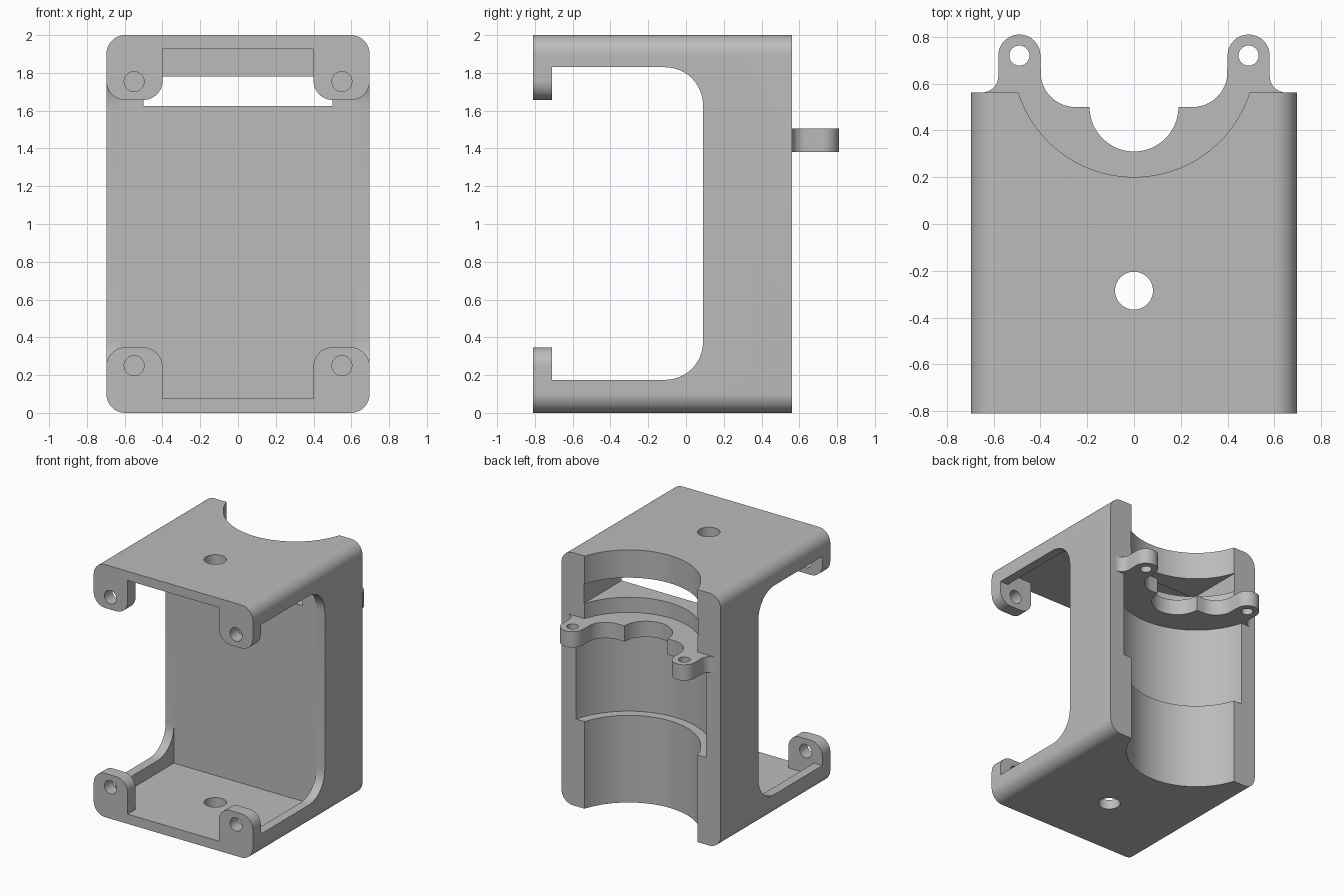
import bpy, bmesh
from math import sin, cos, radians
from mathutils import Vector

if "Cube" in bpy.data.objects:
    bpy.data.objects.remove(bpy.data.objects["Cube"])

grey = bpy.data.materials.new("plain_grey")
grey.use_nodes = True
colour = (0.5, 0.5, 0.5, 1)
grey.diffuse_color = colour
grey.node_tree.nodes["Principled BSDF"].inputs["Base Color"].default_value = colour


def arc(cx, cy, r, start, end, steps=12):
    """Points along an arc, angles in degrees."""
    angles = [radians(start + (end - start) * i / steps) for i in range(steps + 1)]
    return [(cx + r * cos(a), cy + r * sin(a)) for a in angles]


def circle(cx, cy, r, steps=48):
    return arc(cx, cy, r, 0, 360, steps)[:-1]


def rect(u0, u1, v0, v1):
    return [(u0, v0), (u1, v0), (u1, v1), (u0, v1)]


def prism(name, profile, axis, a, b):
    """Extrude a 2D profile along an axis from a to b."""
    place = {"x": lambda u, v, w: (w, u, v),
             "y": lambda u, v, w: (u, w, v),
             "z": lambda u, v, w: (u, v, w)}[axis]
    bm = bmesh.new()
    face = bm.faces.new([bm.verts.new(place(u, v, a)) for u, v in profile])
    new = bmesh.ops.extrude_face_region(bm, geom=[face])["geom"]
    offset = Vector(place(0, 0, b - a))
    bmesh.ops.translate(bm, vec=offset, verts=[g for g in new if isinstance(g, bmesh.types.BMVert)])
    bmesh.ops.recalc_face_normals(bm, faces=bm.faces)
    mesh = bpy.data.meshes.new(name)
    bm.to_mesh(mesh)
    bm.free()
    mesh.materials.append(grey)
    obj = bpy.data.objects.new(name, mesh)
    bpy.context.collection.objects.link(obj)
    return obj


def cut(target, profile, axis, a, b):
    """Subtract a prism from the target."""
    cutter = prism("cutter", profile, axis, a, b)
    cutter.hide_render = True
    mod = target.modifiers.new("cut", "BOOLEAN")
    mod.operation, mod.solver, mod.object = "DIFFERENCE", "EXACT", cutter
    bpy.context.view_layer.objects.active = target
    bpy.ops.object.modifier_apply(modifier=mod.name)
    bpy.data.objects.remove(cutter)


def smooth(obj):
    bpy.ops.object.select_all(action="DESELECT")
    obj.select_set(True)
    bpy.context.view_layer.objects.active = obj
    bpy.ops.object.shade_smooth_by_angle(angle=radians(25))


W, FRONT, BACK, R = 0.697, -0.81, 0.562, 0.1
C = W - R

# Bracket body: rounded block
outline = (arc(C, R, R, -90, 0) + arc(C, 2 - R, R, 0, 90)
           + arc(-C, 2 - R, R, 90, 180) + arc(-C, R, R, 180, 270))
body = prism("bracket_body", outline, "y", FRONT, BACK)

# Side windows, with rounded rear corners
window = ([(-0.71, 0.175)] + arc(-0.11, 0.375, 0.2, -90, 0)
          + arc(-0.11, 1.63, 0.2, 0, 90) + [(-0.71, 1.83)])
cut(body, window, "x", -0.9, 0.9)

# Inner cavity behind the front tabs
cut(body, rect(-0.625, 0.625, 0.077, 1.927), "y", -0.71, 0.09)

# Front opening, leaving four rounded screw tabs
corner = ([(0.4, 0.077), (0.4, 0.247)] + arc(0.5, 0.247, R, 180, 90)
          + arc(C, 0.247, R, 90, 0) + [(0.9, 0.247)])
right_half = corner + [(u, 2.004 - v) for u, v in reversed(corner)]
cut(body, right_half + [(-u, v) for u, v in reversed(right_half)], "y", -0.9, -0.5)

# Screw holes in the tabs
for x in (-0.55, 0.55):
    for z in (0.25, 1.754):
        cut(body, circle(x, z, 0.053, 32), "y", -0.9, -0.6)

# Holes through the top and bottom plates
cut(body, circle(0, -0.285, 0.081), "z", -0.1, 2.1)

# Rear cylindrical seat, its wider middle and the through slot
cut(body, circle(0, 0.72, 0.519, 96), "z", -0.1, 2.1)
cut(body, circle(0, 0.72, 0.59, 96), "z", 0.69, 1.385)
cut(body, rect(-0.5, 0.5, 1.625, 1.78), "y", 0, 0.7)
smooth(body)

# Clamp plate with two ears and a central notch
half = (arc(0, 0.5, 0.19, -90, 0, 20) + [(0.25, 0.5)]
        + arc(0.25, 0.65, 0.15, -90, -10) + arc(0.49, 0.72, 0.09, 180, 0, 20)
        + arc(0.65, 0.632, 0.07, 180, 270, 8) + [(0.65, 0.1)])
plate = prism("clamp_plate", half + [(-u, v) for u, v in reversed(half[1:])], "z", 1.38, 1.505)
for x in (-0.49, 0.49):
    cut(plate, circle(x, 0.72, 0.043, 32), "z", 1.3, 1.6)
smooth(plate)
